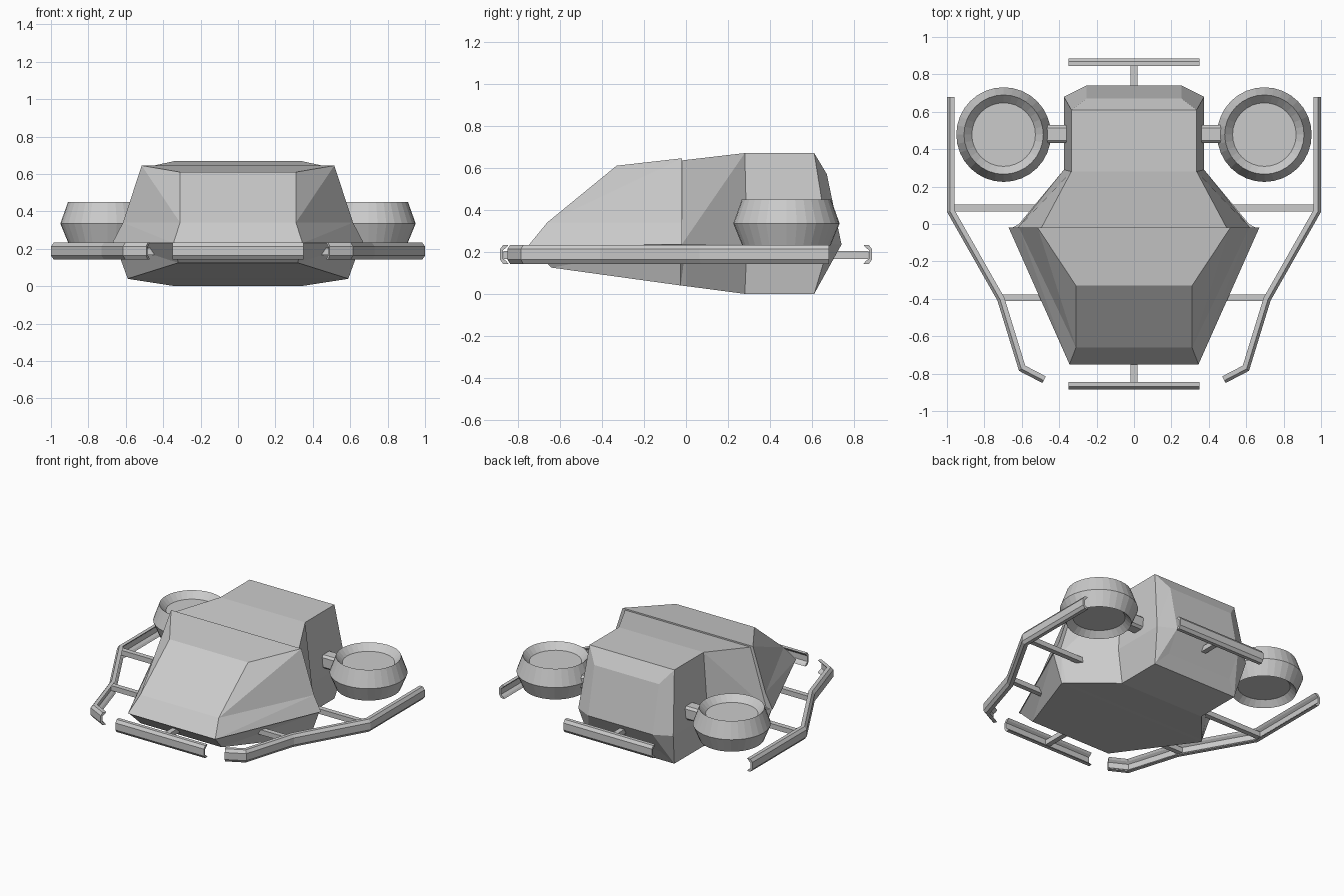
import bpy, bmesh, math
from mathutils import Vector

if "Cube" in bpy.data.objects:
    bpy.data.objects.remove(bpy.data.objects["Cube"])

gray = bpy.data.materials.new("plain_gray")
gray.use_nodes = True
color = (0.6, 0.6, 0.6, 1)
gray.diffuse_color = color
gray.node_tree.nodes["Principled BSDF"].inputs["Base Color"].default_value = color


def finish(name, bm):
    bmesh.ops.recalc_face_normals(bm, faces=bm.faces)
    mesh = bpy.data.meshes.new(name)
    bm.to_mesh(mesh)
    bm.free()
    mesh.materials.append(gray)
    obj = bpy.data.objects.new(name, mesh)
    bpy.context.collection.objects.link(obj)
    return obj


def shell(name, levels):
    """Stack half outlines (front to back, +x side), mirror them, close all sides."""
    bm = bmesh.new()
    left = [[bm.verts.new(p) for p in row] for row in levels]
    right = [[bm.verts.new((-x, y, z)) for x, y, z in row] for row in levels]
    n = len(levels[0])
    for a, b in zip(range(len(levels) - 1), range(1, len(levels))):
        for side in (left, right):
            lo, hi = side[a], side[b]
            for i in range(n - 1):
                bm.faces.new((lo[i], lo[i + 1], hi[i + 1]))
                bm.faces.new((lo[i], hi[i + 1], hi[i]))
        for i in (0, n - 1):
            bm.faces.new((left[a][i], left[b][i], right[b][i], right[a][i]))
    for k in (0, -1):
        for i in range(n - 1):
            bm.faces.new((left[k][i], left[k][i + 1], right[k][i + 1], right[k][i]))
    return finish(name, bm)


# Body shells
shell("canopy", [
    [(.345, -.75, .23), (.67, -.02, .235)],
    [(.31, -.66, .34), (.615, -.02, .34)],
    [(.31, -.33, .61), (.515, -.02, .645)],
])
shell("rear_cabin", [
    [(.62, -.02, .235), (.375, .29, .235), (.375, .68, .235), (.255, .74, .235)],
    [(.495, -.02, .635), (.335, .28, .67), (.335, .61, .67), (.255, .67, .57)],
])
shell("lower_hull", [
    [(.32, -.64, .125), (.59, -.025, .04), (.575, 0, .037), (.335, .28, 0),
     (.335, .61, 0), (.255, .655, .085)],
    [(.34, -.745, .23), (.66, -.025, .235), (.615, 0, .235), (.375, .29, .235),
     (.375, .68, .235), (.255, .74, .235)],
])


# Round side pods, hollowed at top and bottom
def pod(name, x, y):
    profile = [(.17, .27), (.21, .23), (.253, .335), (.212, .45), (.17, .405)]
    sides = 32
    bm = bmesh.new()
    rings = []
    for r, z in profile:
        rings.append([bm.verts.new((x + r * math.cos(math.tau * i / sides),
                                    y + r * math.sin(math.tau * i / sides), z))
                      for i in range(sides)])
    for lo, hi in zip(rings, rings[1:]):
        for i in range(sides):
            j = (i + 1) % sides
            bm.faces.new((lo[i], lo[j], hi[j], hi[i]))
    bm.faces.new(rings[0])
    bm.faces.new(rings[-1])
    return finish(name, bm)


# Channel section: (outward offset, height), open on the inner side
CHANNEL = [(-.04, .045), (-.015, .045), (0, .025), (0, -.025), (-.015, -.045),
           (-.04, -.045), (-.03, -.032), (-.014, -.02), (-.014, .02), (-.03, .032)]
RAIL_Z = .188


def rail(name, path, flip=1):
    """Sweep the channel along a flat path with mitred corners."""
    pts = [Vector(p) for p in path]
    dirs = [(b - a).normalized() for a, b in zip(pts, pts[1:])]
    bm = bmesh.new()
    rings = []
    for i, p in enumerate(pts):
        d0, d1 = dirs[max(i - 1, 0)], dirs[min(i, len(dirs) - 1)]
        n0, n1 = Vector((-d0.y, d0.x)), Vector((-d1.y, d1.x))
        miter = (n0 + n1) / (1 + n0.dot(n1)) * flip
        rings.append([bm.verts.new((p.x + miter.x * o, p.y + miter.y * o, RAIL_Z + h))
                      for o, h in CHANNEL])
    n = len(CHANNEL)
    for a, b in zip(rings, rings[1:]):
        for i in range(n):
            j = (i + 1) % n
            bm.faces.new((a[i], a[j], b[j], b[i]))
    bm.faces.new(rings[0])
    bm.faces.new(rings[-1])
    return finish(name, bm)


def box(name, lo, hi):
    bm = bmesh.new()
    bmesh.ops.create_cube(bm, size=1)
    lo, hi = Vector(lo), Vector(hi)
    for v in bm.verts:
        v.co = (lo + hi) / 2 + v.co * (hi - lo)
    return finish(name, bm)


def bar(name, start, end, half=.018, z=.185):
    a, b = sorted((start[0], end[0])), sorted((start[1], end[1]))
    px, py = (0, half) if start[1] == end[1] else (half, 0)
    return box(name, (a[0] - px, b[0] - py, z - half), (a[1] + px, b[1] + py, z + half))


# Paired parts: pods, pod struts, side rails and their braces
side_path = [(1, .68), (1, .065), (.73, -.41), (.615, -.785), (.49, -.85)]
for side, s in (("left", 1), ("right", -1)):
    pod(side + "_pod", s * .697, .478)
    strut = bar(side + "_pod_strut", (s * .33, .48), (s * .5, .48), half=.048, z=.335)
    bevel = strut.modifiers.new("bevel", 'BEVEL')
    bevel.width = .015
    bevel.segments = 1
    rail(side + "_rail", [(s * x, y) for x, y in side_path], flip=s)
    bar(side + "_rear_brace", (s * .48, .085), (s * .98, .085))
    bar(side + "_front_brace", (s * .4, -.395), (s * .725, -.395))

# Front and rear bumpers on single mounts
for end, s in (("front", -1), ("rear", 1)):
    rail(end + "_bumper", [(-.35, s * .885), (.35, s * .885)], flip=s)
    bar(end + "_bumper_mount", (0, s * .62), (0, s * .868))
